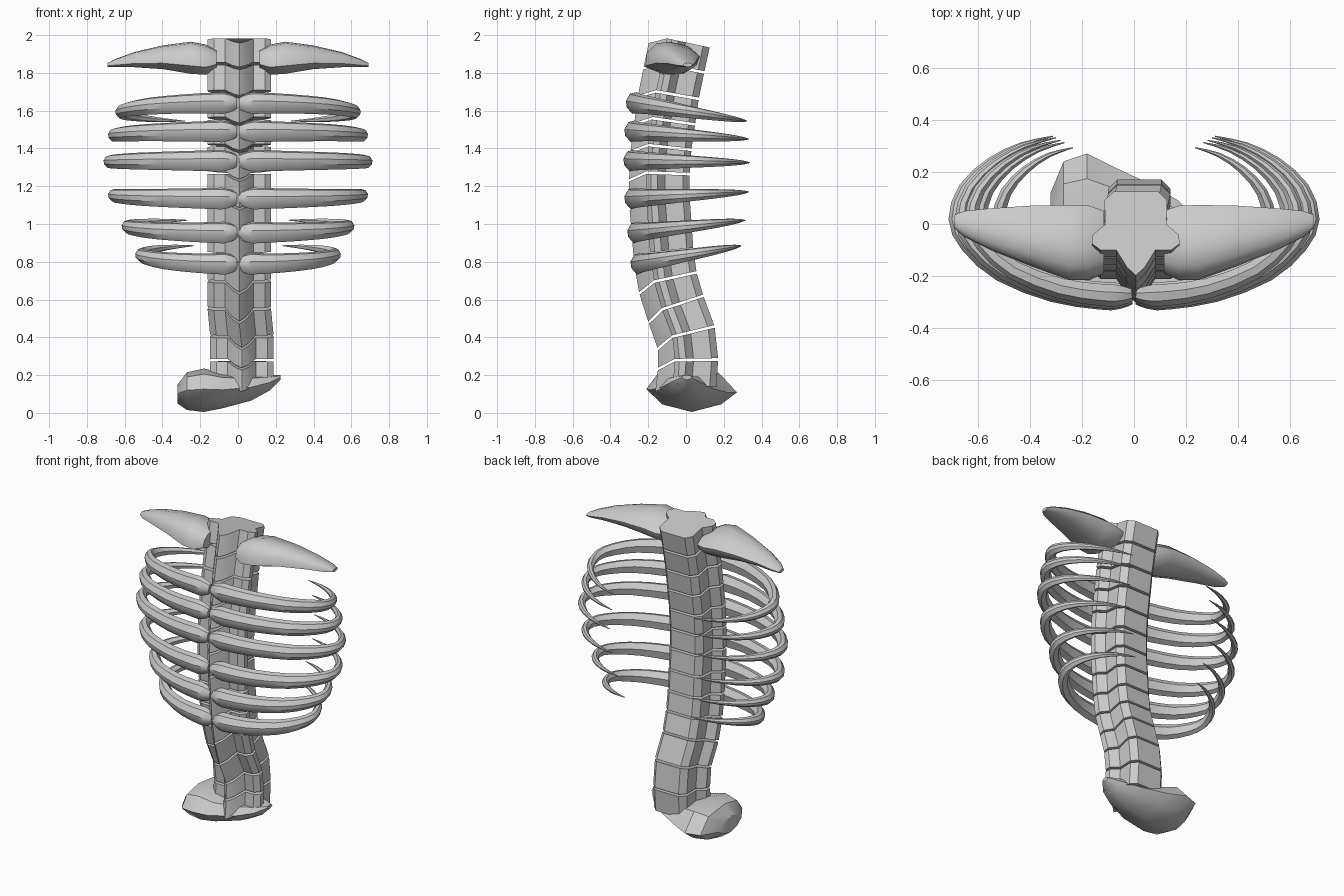
import bpy, bmesh
from math import sin, cos, pi, atan2
from mathutils import Vector

if "Cube" in bpy.data.objects:
    bpy.data.objects.remove(bpy.data.objects["Cube"])


def loft(name, rings, angle=35):
    """Skin a list of equal-sized closed rings and cap both ends."""
    bm = bmesh.new()
    vs = [[bm.verts.new(p) for p in r] for r in rings]
    n = len(rings[0])
    for a, b in zip(vs, vs[1:]):
        for i in range(n):
            j = (i + 1) % n
            bm.faces.new((a[i], a[j], b[j], b[i]))
    bm.faces.new(vs[0][::-1])
    bm.faces.new(vs[-1])
    bmesh.ops.recalc_face_normals(bm, faces=bm.faces)
    me = bpy.data.meshes.new(name)
    bm.to_mesh(me)
    bm.free()
    ob = bpy.data.objects.new(name, me)
    bpy.context.collection.objects.link(ob)
    bpy.ops.object.select_all(action='DESELECT')
    ob.select_set(True)
    bpy.context.view_layer.objects.active = ob
    bpy.ops.object.shade_smooth_by_angle(angle=angle * pi / 180)
    return ob


def smooth_path(pts, steps):
    """Catmull-Rom resampling of a short control path."""
    p = [2 * pts[0] - pts[1]] + pts + [2 * pts[-1] - pts[-2]]
    out = []
    for i in range(1, len(p) - 2):
        a, b, c, d = p[i - 1:i + 3]
        for k in range(steps):
            t = k / steps
            out.append(0.5 * (2 * b + (c - a) * t + (2 * a - 5 * b + 4 * c - d) * t * t
                              + (3 * b - a - 3 * c + d) * t ** 3))
    return out + [pts[-1]]


# Vertebrae: half profile (x, y, drop) with a front process that slopes down
half = [(0.085, 0.16, 0), (0.12, 0.125, 0), (0.118, 0.03, 0), (0.165, -0.01, 0),
        (0.168, -0.045, 0), (0.135, -0.07, 0), (0.075, -0.07, 0), (0.035, -0.13, -0.03)]
profile = half + [(0, -0.16, -0.045)] + [(-x, y, d) for x, y, d in reversed(half)]
spine = [(0.0, 0.14), (0.01, 0.28), (-0.005, 0.42), (-0.06, 0.57), (-0.10, 0.71),
         (-0.12, 0.85), (-0.13, 0.99), (-0.14, 1.13), (-0.14, 1.27), (-0.13, 1.41),
         (-0.11, 1.55), (-0.09, 1.69), (-0.06, 1.835), (-0.03, 1.975)]


def spine_ring(i, shift):
    a, b = spine[max(i - 1, 0)], spine[min(i + 1, len(spine) - 1)]
    tilt = atan2(b[0] - a[0], b[1] - a[1])
    c, s = cos(tilt), sin(tilt)
    y0, z0 = spine[i]
    x0 = 0.02 if i < 3 else 0.007
    return [(x0 + x, y0 + y * c + (d + shift) * s, z0 - y * s + (d + shift) * c)
            for x, y, d in profile]


for i in range(len(spine) - 1):
    loft(f"vertebra_{i + 1}", [spine_ring(i, 0.007), spine_ring(i + 1, -0.007)])

# Ribs: tapered hooks, mirrored, following one shared plan curve
plan = [Vector(p) for p in [(0.008, -0.285), (0.05, -0.288), (0.14, -0.285), (0.31, -0.26),
                            (0.51, -0.185), (0.635, -0.08), (0.685, 0.02), (0.65, 0.14),
                            (0.55, 0.24), (0.43, 0.305), (0.31, 0.337)]]
path = smooth_path(plan, 2)
section = [(-0.3, 1), (0.5, 0.85), (1, 0.2), (0.9, -0.4), (0.2, -1), (-0.7, -0.7), (-1, 0.3)]
# outer x, front z, tip z
ribs = [(0.65, 1.64, 1.545), (0.69, 1.49, 1.45), (0.715, 1.335, 1.325),
        (0.69, 1.135, 1.17), (0.615, 0.955, 1.02), (0.54, 0.79, 0.885)]
for n, (outer, zf, zt) in enumerate(ribs):
    sx = outer / 0.715
    sy = sx ** 0.5
    for side, sgn in (("right", 1), ("left", -1)):
        rings = []
        for k, p in enumerate(path):
            t = k / (len(path) - 1)
            q = path[min(k + 1, len(path) - 1)] - path[max(k - 1, 0)]
            nx, ny = Vector((q.y, -q.x)).normalized()
            grow = min(1, 0.5 + k / 6)
            h = (0.06 * (1 - t ** 1.4) + 0.002) * grow
            w = (0.043 * (1 - t ** 1.7) + 0.002) * grow
            z = zf + (zt - zf) * (p.y + 0.285) / 0.622
            rings.append([(sgn * max(0.004, p.x * sx + nx * w * u), p.y * sy + ny * w * u,
                           z + h * v) for u, v in section])
        loft(f"rib_{side}_{n + 1}", rings)

# Collar bones: (x, front y, back y, bottom z, top z) stations
stations = [(0.115, -0.19, 0.05, 1.82, 1.92), (0.17, -0.215, 0.07, 1.79, 1.95),
            (0.25, -0.215, 0.073, 1.795, 1.965), (0.4, -0.16, 0.07, 1.82, 1.945),
            (0.55, -0.1, 0.06, 1.83, 1.91), (0.65, -0.05, 0.05, 1.83, 1.873),
            (0.69, -0.015, 0.035, 1.832, 1.853)]
for side, sgn in (("right", 1), ("left", -1)):
    rings = []
    for x, y0, y1, z0, z1 in stations:
        rings.append([(sgn * x, (y0 + y1) / 2 + (y1 - y0) / 2 * u, (z0 + z1) / 2 + (z1 - z0) / 2 * v)
                      for u, v in [(-1, -0.5), (-0.95, 0.3), (-0.6, 0.9), (-0.1, 1), (0.6, 0.7),
                                   (1, 0.1), (0.9, -0.4), (0.4, -0.95), (-0.3, -1)]])
    loft(f"collar_bone_{side}", rings, 45)

# Pelvis: one-sided block that tapers to a point on the right
stations = [(-0.32, -0.11, 0.12, 0.05, 0.15), (-0.27, -0.19, 0.24, 0.015, 0.215),
            (-0.18, -0.21, 0.27, 0.005, 0.235), (-0.08, -0.19, 0.22, 0.025, 0.21),
            (0.07, -0.13, 0.15, 0.065, 0.20), (0.17, -0.08, 0.09, 0.12, 0.20),
            (0.225, -0.02, 0.03, 0.175, 0.20)]
rings = []
for x, y0, y1, z0, z1 in stations:
    rings.append([(x, (y0 + y1) / 2 + (y1 - y0) / 2 * u, (z0 + z1) / 2 + (z1 - z0) / 2 * v)
                  for u, v in [(-1, 0.05), (-0.75, 0.75), (-0.2, 1), (0.6, 0.8), (1, -0.1),
                               (0.65, -0.65), (0, -1), (-0.65, -0.65)]])
loft("pelvis", rings)
